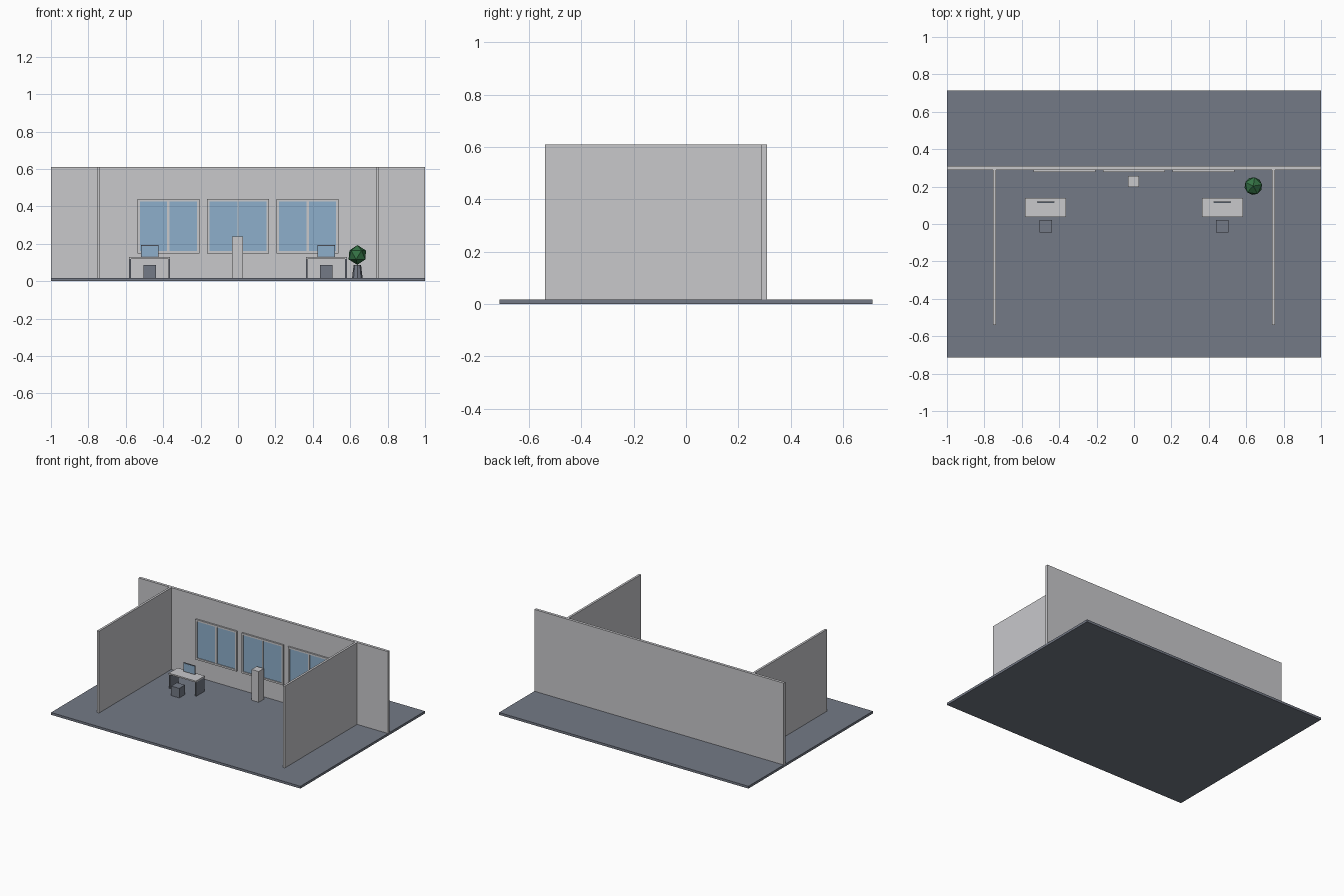
import bpy
import math

old = bpy.data.objects.get("Cube")
if old:
    bpy.data.objects.remove(old, do_unlink=True)


def material(name, rgb):
    m = bpy.data.materials.new(name)
    m.use_nodes = True
    m.diffuse_color = (*rgb, 1)
    m.node_tree.nodes["Principled BSDF"].inputs["Base Color"].default_value = (*rgb, 1)
    return m


PALE = material("pale grey", (0.58, 0.58, 0.60))
SLATE = material("slate", (0.175, 0.195, 0.24))
GLASS = material("glass blue", (0.27, 0.43, 0.60))
LEAF = material("leaf green", (0.035, 0.17, 0.06))


def finish(name, mat):
    ob = bpy.context.object
    ob.name = ob.data.name = name
    ob.data.materials.append(mat)
    return ob


def box(name, mat, x, y, z):
    """Box from (low, high) pairs along each axis."""
    spans = (x, y, z)
    bpy.ops.mesh.primitive_cube_add(size=1, location=[(a + b) / 2 for a, b in spans])
    ob = finish(name, mat)
    ob.scale = [b - a for a, b in spans]
    bpy.ops.object.transform_apply(location=False, rotation=False, scale=True)
    return ob


def around(c, width):
    return (c - width / 2, c + width / 2)


FLOOR = 0.017
TOP = 0.61
WALL_FACE = 0.289

# Floor and walls
box("floor", SLATE, (-1, 1), (-0.713, 0.713), (0, FLOOR))
box("back_wall", PALE, (-1, 1), (WALL_FACE, 0.309), (FLOOR, TOP))
for side, s in (("right", -1), ("left", 1)):
    box(side + "_wall", PALE, around(s * 0.745, 0.016), (-0.539, WALL_FACE), (FLOOR, TOP))

# Windows: frame rails, glass and centre mullion
W, LOW, HIGH, RAIL = 0.332, 0.147, 0.438, 0.013
for i, cx in enumerate((-0.372, 0, 0.372)):
    tag = "window_" + ("right", "middle", "left")[i]
    depth = (0.278, WALL_FACE)
    for z, end in ((LOW, "sill"), (HIGH - RAIL, "head")):
        box(tag + "_" + end, PALE, around(cx, W), depth, (z, z + RAIL))
    for s in (-1, 1):
        box(tag + "_jamb", PALE, around(cx + s * (W - RAIL) / 2, RAIL), depth,
            (LOW + RAIL, HIGH - RAIL))
    box(tag + "_glass", GLASS, around(cx, W - 2 * RAIL), (0.284, WALL_FACE),
        (LOW + RAIL, HIGH - RAIL))
    box(tag + "_mullion", PALE, around(cx, 0.008 if cx == 0 else 0.014), (0.279, 0.284),
        (LOW + RAIL, HIGH - RAIL))

# Pedestal
box("pedestal", PALE, around(-0.002, 0.058), (0.199, 0.257), (FLOOR, 0.24))

# Desks with monitor and stool
for side, s in (("right", -1), ("left", 1)):
    cx = s * 0.472
    box(side + "_desk_top", PALE, around(cx, 0.219), (0.037, 0.138), (0.118, 0.128))
    for e in (-1, 1):
        box(side + "_desk_leg", SLATE, around(cx + e * 0.1045, 0.01), (0.039, 0.136),
            (FLOOR, 0.118))
    box(side + "_monitor", SLATE, around(cx, 0.094), (0.115, 0.121), (0.128, 0.192))
    box(side + "_screen", GLASS, around(cx, 0.087), (0.113, 0.115), (0.133, 0.188))
    box(side + "_stool", SLATE, around(cx, 0.065), (-0.045, 0.021), (FLOOR, 0.086))

# Potted plant
PX, PY = 0.638, 0.203
bpy.ops.mesh.primitive_cone_add(vertices=8, radius1=0.028, radius2=0.02, depth=0.07,
                                location=(PX, PY, FLOOR + 0.035))
finish("plant_pot", SLATE)
bpy.ops.mesh.primitive_ico_sphere_add(subdivisions=1, radius=0.053, location=(PX, PY, 0.14),
                                      rotation=(0, 0, math.radians(10)))
finish("plant_foliage", LEAF)
